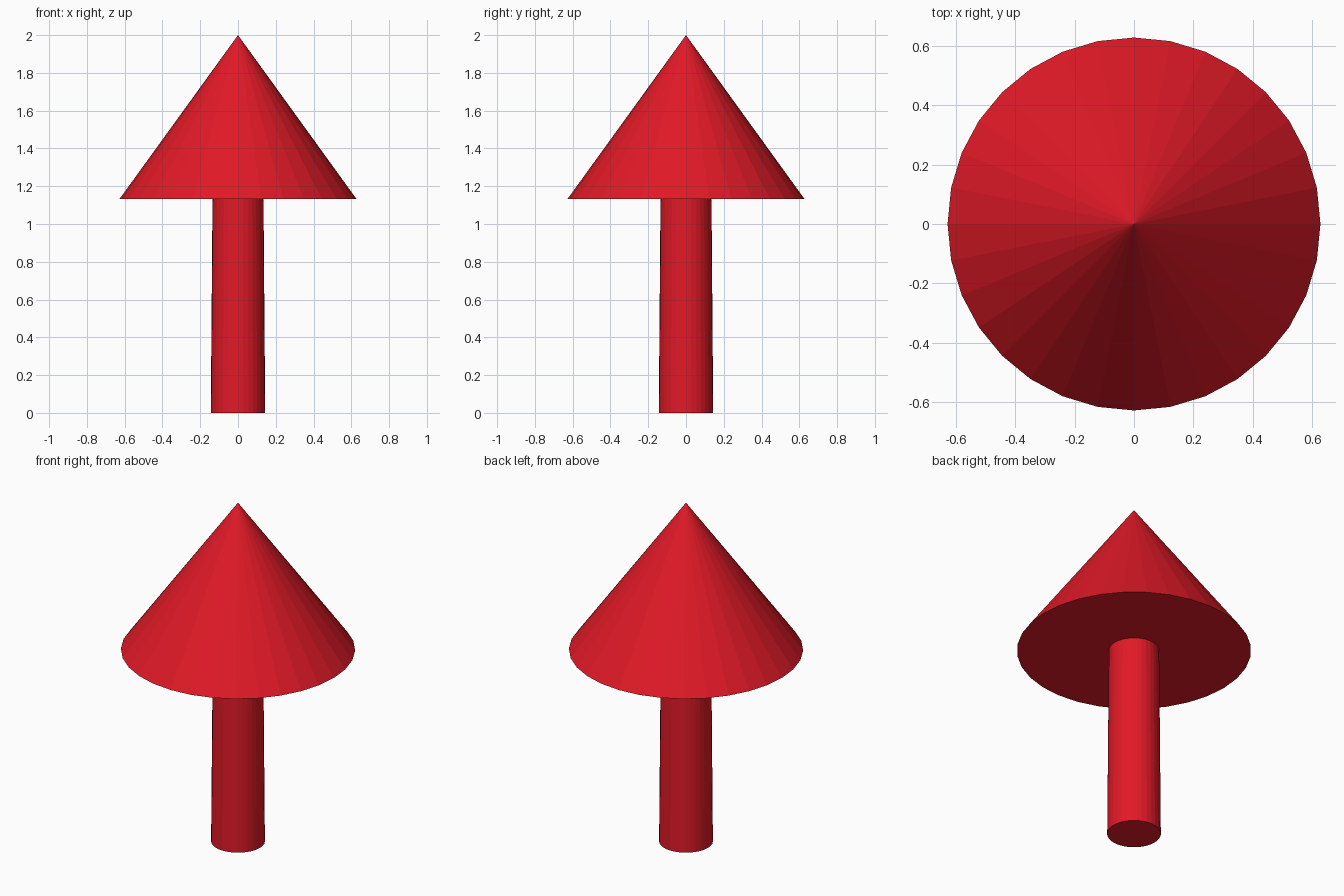
import bpy

if "Cube" in bpy.data.objects:
    bpy.data.objects.remove(bpy.data.objects["Cube"])

SIDES = 32
HEAD_BASE = 1.133
TOTAL_HEIGHT = 2.0

red = bpy.data.materials.new("red")
red.diffuse_color = (0.75, 0.01, 0.02, 1)
red.use_nodes = True
red.node_tree.nodes["Principled BSDF"].inputs["Base Color"].default_value = red.diffuse_color


def tapered_part(name, bottom_radius, top_radius, z0, z1):
    bpy.ops.mesh.primitive_cone_add(
        vertices=SIDES, radius1=bottom_radius, radius2=top_radius,
        depth=z1 - z0, location=(0, 0, (z0 + z1) / 2))
    part = bpy.context.object
    part.name = name
    part.data.materials.append(red)
    return part


# Slightly tapered shaft, ending at the underside of the head
tapered_part("arrow_shaft", 0.144, 0.135, 0, HEAD_BASE)

# Wide faceted arrowhead with a closed base
tapered_part("arrow_head", 0.627, 0, HEAD_BASE, TOTAL_HEIGHT)
